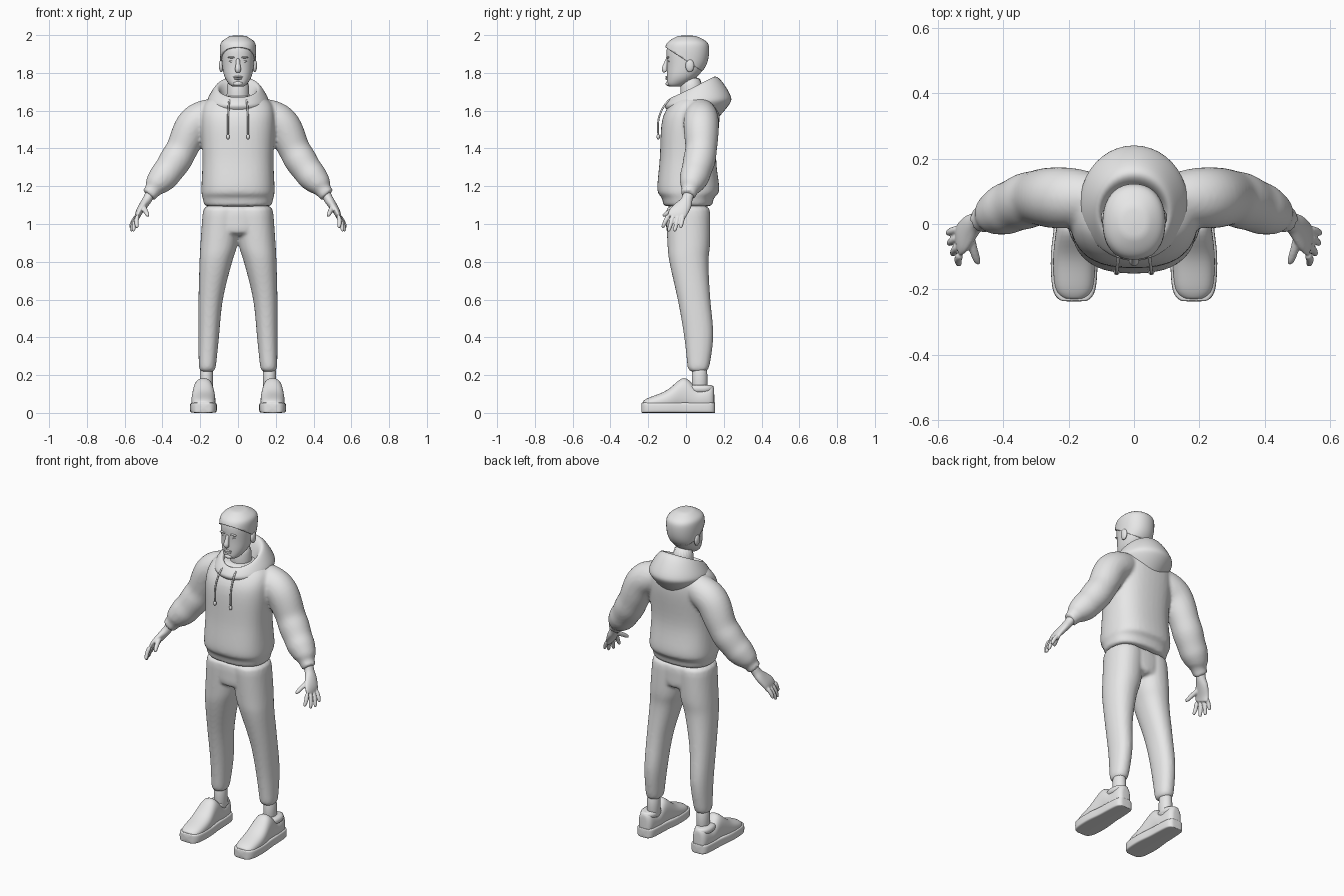
import bpy, bmesh, math
from mathutils import Vector, Matrix

default_cube = bpy.data.objects.get("Cube")
if default_cube:
    bpy.data.objects.remove(default_cube, do_unlink=True)

shade = (0.8, 0.8, 0.8, 1)
grey = bpy.data.materials.new("plain grey")
grey.use_nodes = True
grey.diffuse_color = shade
grey.node_tree.nodes["Principled BSDF"].inputs["Base Color"].default_value = shade

X, Y, Z = Vector((1, 0, 0)), Vector((0, 1, 0)), Vector((0, 0, 1))
SIDES = (("left", 1), ("right", -1))


def spline(keys, steps=3):
    """Smooth curve through tuples of any length."""
    keys = [Vector(k) for k in keys]
    last = len(keys) - 1
    result = []
    for i in range(last):
        before, start, end, after = keys[max(i - 1, 0)], keys[i], keys[i + 1], keys[min(i + 2, last)]
        leave, arrive = (end - before) / 2, (after - start) / 2
        for k in range(steps):
            t = k / steps
            blend = t * t * (3 - 2 * t)
            result.append(start.lerp(end, blend) + leave * t * (1 - t) ** 2 - arrive * t * t * (1 - t))
    return result + [keys[-1]]


def ring(centre, u, v, power=2, count=20):
    """Superellipse around a centre with half axes u and v."""
    points = []
    for i in range(count):
        angle = math.tau * i / count
        c, s = math.cos(angle), math.sin(angle)
        points.append(centre + u * math.copysign(abs(c) ** (2 / power), c)
                      + v * math.copysign(abs(s) ** (2 / power), s))
    return points


def level(z, front, back, half_width, x=0, power=2.2):
    """Horizontal ring between a front and a back."""
    return ring(Vector((x, (front + back) / 2, z)), X * half_width, Y * (back - front) / 2, power)


def limb(stations):
    """Rings across a path of x, y, z, thickness and, where it differs, width."""
    centres = [Vector(s[:3]) for s in stations]
    rings = []
    for i, (centre, station) in enumerate(zip(centres, stations)):
        ahead, behind = centres[min(i + 1, len(centres) - 1)], centres[max(i - 1, 0)]
        along = (ahead - behind).normalized()
        across = (Y - along * Y.dot(along)).normalized()
        rings.append(ring(centre, along.cross(across) * station[3], across * station[-1]))
    return rings


def loft(bm, rings, side=1, caps=True):
    rows = [[bm.verts.new((p.x * side, p.y, p.z)) for p in r] for r in rings]
    for low, high in zip(rows, rows[1:]):
        for i in range(len(low)):
            bm.faces.new((low[i - 1], low[i], high[i], high[i - 1]))
    if caps:
        bm.faces.new(rows[0])
        bm.faces.new(rows[-1])


def finish(name, bm, subdivide=True, voxel=0, soften=4):
    bmesh.ops.recalc_face_normals(bm, faces=bm.faces)
    for face in bm.faces:
        face.smooth = True
    mesh = bpy.data.meshes.new(name)
    bm.to_mesh(mesh)
    bm.free()
    mesh.materials.append(grey)
    ob = bpy.data.objects.new(name, mesh)
    bpy.context.scene.collection.objects.link(ob)
    if subdivide:
        ob.modifiers.new("round", 'SUBSURF')
    if voxel:
        weld = ob.modifiers.new("weld", 'REMESH')
        weld.mode, weld.voxel_size, weld.use_smooth_shade = 'VOXEL', voxel, True
        relax = ob.modifiers.new("relax", 'SMOOTH')
        relax.factor, relax.iterations = 0.5, soften
    return ob


def part(name, rings, side=1, caps=True):
    bm = bmesh.new()
    loft(bm, rings, side, caps)
    return finish(name, bm)


def blob(name, location, size):
    bm = bmesh.new()
    bmesh.ops.create_uvsphere(bm, u_segments=16, v_segments=10, radius=1,
                              matrix=Matrix.Translation(location) @ Matrix.Diagonal((*size, 1)))
    return finish(name, bm, subdivide=False)


# Hoodie body and sleeves, welded together, with creases around the elbows
body = spline([(1.09, -.12, .14, .18), (1.14, -.13, .15, .19), (1.18, -.155, .18, .197), (1.35, -.14, .16, .19),
               (1.55, -.13, .18, .2), (1.64, -.08, .17, .18), (1.68, -.04, .14, .12)])
sleeve = spline([(.1, .08, 1.6, .07), (.17, .08, 1.57, .09), (.24, .08, 1.52, .095), (.3, .08, 1.39, .086),
                 (.37, .055, 1.28, .083), (.43, .03, 1.21, .066), (.45, .02, 1.18, .045), (.475, .01, 1.15, .042)])
for i, station in enumerate(sleeve):
    if .28 < station.x < .42:
        station[3] += .004 * math.sin(2 * i)
bm = bmesh.new()
loft(bm, [level(*row, power=2.5) for row in body])
for _, side in SIDES:
    loft(bm, limb(sleeve), side)
finish("hoodie", bm, voxel=.01)

# Hood lying on the shoulders: outer bulge, rim, inner wall
hood = []
for front, front_z, back, back_z, half_width in spline([
        (-.1, 1.6, .17, 1.56, .13), (-.115, 1.62, .23, 1.63, .16), (-.11, 1.64, .24, 1.68, .165),
        (-.08, 1.67, .17, 1.78, .12), (-.06, 1.65, .12, 1.75, .095), (-.04, 1.58, .08, 1.62, .075)]):
    slope = Vector((0, back - front, back_z - front_z)) / 2
    hood.append(ring(Vector((0, front, front_z)) + slope, X * half_width, slope))
part("hood", hood, caps=False)

# Trousers: two legs welded to a pelvis
leg = spline([(1.11, -.02, .185, -.11, .13), (.9, 0, .2, -.1, .13), (.8, .03, .205, -.09, .12),
              (.6, .08, .21, -.045, .13), (.4, .1, .21, -.01, .147), (.21, .12, .208, .01, .118)])
bm = bmesh.new()
for _, side in SIDES:
    loft(bm, [level(z, front, back, (outer - inner) / 2, (outer + inner) / 2)
              for z, inner, outer, front, back in leg], side)
loft(bm, [level(z, -.107, .13, w) for z, w in ((1.11, .18), (1.05, .19), (.98, .17), (.93, .1))])
finish("trousers", bm, voxel=.009)

# Shoes, ankles, hands and drawstrings
FOOT = .183
shoe = spline([(-.23, .03, .07), (-.2, .058, .09), (-.1, .065, .13), (-.01, .055, .2),
               (.06, .052, .14), (.13, .045, .16), (.15, .022, .14)])
SOLE = .055
palm = spline([(.465, .015, 1.16, .026, .03), (.48, .005, 1.13, .025, .03), (.5, -.01, 1.1, .023, .041),
               (.525, -.042, 1.06, .018, .05), (.535, -.056, 1.03, .012, .046)])
thumb = spline([(.505, -.03, 1.095, .016), (.49, -.08, 1.07, .013), (.48, -.11, 1.05, .011), (.473, -.122, 1.043, .005)])
string = spline([(.045, -.085, 1.66, .005), (.05, -.12, 1.62, .005), (.053, -.147, 1.55, .005), (.053, -.147, 1.47, .005)])
for name, side in SIDES:
    part(name + "_shoe", [ring(Vector((FOOT, y, height / 2)), X * width, Z * (height / 2 - .01), 2.4)
                          for y, width, height in shoe], side)
    part(name + "_sole", [ring(Vector((FOOT, y * 1.03, SOLE / 2)), X * (width + .007), Z * SOLE / 2, 7)
                          for y, width, _ in shoe], side)
    part(name + "_ankle", limb([(.167, .072, z, .036, .042) for z in (.26, .18, .08)]), side)
    part(name + "_shoe_collar", [level(z, .005, .148, width, FOOT)
                                 for z, width in ((.1, .052), (.135, .05), (.15, .043))], side)
    part(name + "_drawstring", limb(string), side)
    blob(name + "_drawstring_tip", (side * .053, -.147, 1.462), (.009, .009, .014))
    bm = bmesh.new()
    loft(bm, limb(palm), side)
    loft(bm, limb(thumb), side)
    for finger in range(4):
        knuckle = Vector((.53, -.092 + .026 * finger, 1.05))
        tip = Vector((.57 - .004 * (3 - finger) ** 2, -.125 + .032 * finger, .957 + .01 * (finger - 1.5) ** 2))
        bend = knuckle.lerp(tip, .5) + X * .008
        loft(bm, limb([(*knuckle, .013), (*bend, .012), (*bend.lerp(tip, .85), .01), (*tip, .005)]), side)
    finish(name + "_hand", bm, voxel=.004, soften=2)

# Head, neck and shirt collar
skull = spline([(1.727, -.085, -.03, .028), (1.74, -.1, 0, .048), (1.78, -.102, .06, .073), (1.84, -.102, .105, .085),
                (1.92, -.105, .117, .09), (1.96, -.085, .1, .078), (1.99, -.03, .04, .03)])
part("head", [level(*row) for row in skull])
part("neck", limb([(0, .035, 1.58, .065), (0, .03, 1.68, .06), (0, .025, 1.79, .06)]))
part("shirt_collar", [level(z, -.04, .11, width) for z, width in ((1.6, .09), (1.655, .076), (1.668, .07))])

# Hair: a slightly larger skull cut along a sloping hairline
GROWTH = .008
bm = bmesh.new()
loft(bm, [level(z + GROWTH, front - GROWTH, back + GROWTH, width + GROWTH) for z, front, back, width in skull])
bmesh.ops.bisect_plane(bm, geom=bm.verts[:] + bm.edges[:] + bm.faces[:], plane_co=(0, 0, 1.865),
                       plane_no=(0, .65, 1), clear_inner=True)
depth = finish("hair", bm).modifiers.new("depth", 'SOLIDIFY')
depth.thickness = .012

# Face
part("nose", limb(spline([(0, -.098, 1.875, .009), (0, -.107, 1.845, .012), (0, -.113, 1.82, .016), (0, -.107, 1.806, .013)])))
blob("upper_lip", (0, -.1, 1.779), (.026, .01, .005))
blob("lower_lip", (0, -.098, 1.769), (.021, .011, .006))
blob("chin", (0, -.09, 1.743), (.026, .018, .014))
for name, side in SIDES:
    blob(name + "_ear", (side * .089, .02, 1.838), (.012, .023, .034))
    blob(name + "_eye", (side * .033, -.089, 1.861), (.014, .008, .006))
    blob(name + "_brow", (side * .034, -.096, 1.882), (.022, .009, .005))
